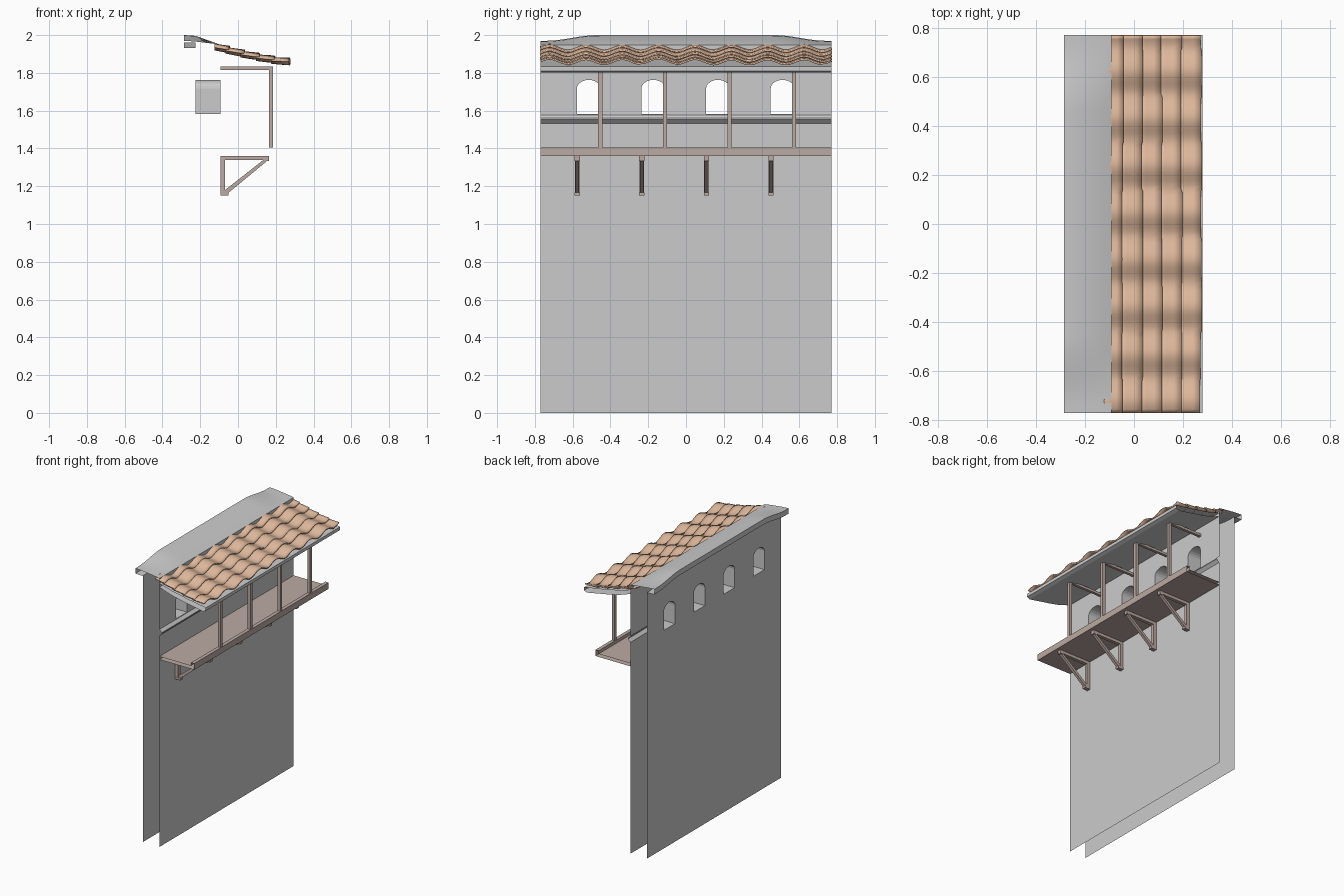
import bpy, bmesh, math, random
from mathutils import Vector

if "Cube" in bpy.data.objects:
    bpy.data.objects.remove(bpy.data.objects["Cube"])

random.seed(4)
L = 0.77                      # half length along y
BACK, FRONT = -0.225, -0.092  # wall planes


def material(name, rgb):
    m = bpy.data.materials.new(name)
    m.diffuse_color = (*rgb, 1)
    m.use_nodes = True
    m.node_tree.nodes["Principled BSDF"].inputs["Base Color"].default_value = m.diffuse_color
    return m


WOOD = material("wood", (0.50, 0.40, 0.36))
CLAY = material("clay", (0.75, 0.49, 0.34))


def make(name, verts, faces, mat=None):
    me = bpy.data.meshes.new(name)
    me.from_pydata(verts, [], faces)
    ob = bpy.data.objects.new(name, me)
    bpy.context.collection.objects.link(ob)
    if mat:
        me.materials.append(mat)
    return ob


def smooth(ob, angle=35):
    bpy.ops.object.select_all(action='DESELECT')
    ob.select_set(True)
    bpy.context.view_layer.objects.active = ob
    bpy.ops.object.shade_smooth_by_angle(angle=math.radians(angle))


def sweep(name, prof, ys=(-L, L), mat=None, closed=False, lift=None):
    """Open-ended strip: (x, z[, lift weight]) profile run along y."""
    n = len(prof)
    verts = [(p[0], y, p[1] + (p[2] * lift(y) if lift else 0)) for y in ys for p in prof]
    faces = []
    for j in range(len(ys) - 1):
        for i in range(n if closed else n - 1):
            k = (i + 1) % n
            faces.append((j * n + i, (j + 1) * n + i, (j + 1) * n + k, j * n + k))
    return make(name, verts, faces, mat)


def prism(name, prof, yc, width, mat):
    """Capped solid from a counter-clockwise xz profile."""
    n = len(prof)
    verts = [(x, yc + s * width / 2, z) for s in (-1, 1) for x, z in prof]
    faces = [tuple(range(n)), tuple(range(2 * n - 1, n - 1, -1))]
    faces += [(i, n + i, n + (i + 1) % n, (i + 1) % n) for i in range(n)]
    return make(name, verts, faces, mat)


def rect(x0, x1, z0, z1):
    return [(x0, z0), (x1, z0), (x1, z1), (x0, z1)]


def rise(y):
    """Raised middle of the ridge cap."""
    t = min(1, max(0, (0.74 - abs(y)) / 0.27))
    return 0.03 * t * t * (3 - 2 * t)


YS = [-L + 2 * L * i / 48 for i in range(49)]


# Arched window outlines in (y, z)
def arch(yc, hw=0.063, z0=1.582, spring=1.717, top=1.763, seg=10):
    pts = [(yc - hw, z0), (yc + hw, z0)]
    for i in range(seg + 1):
        a = math.pi * i / seg
        pts.append((yc + hw * math.cos(a), spring + (top - spring) * math.sin(a)))
    return pts


windows = [arch(-0.515 + 0.342 * k) for k in range(4)]


# Flat wall panels with window holes
def panel(name, x, outline, side):
    bm = bmesh.new()
    edges = []
    for loop in [outline] + windows:
        vs = [bm.verts.new((x, y, z)) for y, z in loop]
        edges += [bm.edges.new((vs[i - 1], vs[i])) for i in range(len(vs))]
    bmesh.ops.triangle_fill(bm, edges=edges, use_beauty=True, normal=Vector((side, 0, 0)))
    for f in bm.faces:
        f.normal_update()
        if f.normal.x * side < 0:
            f.normal_flip()
    ob = make(name, [], [])
    bm.to_mesh(ob.data)
    bm.free()


panel("back_wall", BACK, [(-L, 0), (L, 0)] + [(y, 1.933 + rise(y)) for y in reversed(YS)], -1)
panel("front_wall_upper", FRONT, [(-L, 1.578), (L, 1.578), (L, 1.92), (-L, 1.92)], 1)

# Lower front wall with its ledge moulding
sweep("front_wall_lower", [(FRONT, 0), (FRONT, 1.533), (-0.072, 1.553),
                           (-0.072, 1.56), (FRONT, 1.578)])

# Window reveals
for k, w in enumerate(windows):
    n = len(w)
    verts = [(x, y, z) for x in (BACK, FRONT) for y, z in w]
    make(f"window_reveal_{k}", verts,
         [(i, (i + 1) % n, n + (i + 1) % n, n + i) for i in range(n)])

# Ridge cap
smooth(sweep("ridge_cap", [(BACK, 1.931, 1), (-0.285, 1.932, 1), (-0.285, 1.97, 1),
                           (-0.225, 1.966, 1), (-0.12, 1.953, 0.2), (-0.092, 1.948, 0),
                           (-0.092, 1.92, 0)][::-1], YS, lift=rise), 25)

# Curved roof slab with soffit
sweep("roof_slab", [(-0.092, 1.885), (0.0, 1.853), (0.08, 1.835), (0.16, 1.820), (0.255, 1.802),
                    (0.28, 1.811), (0.28, 1.834), (0.14, 1.857), (0.01, 1.883), (-0.092, 1.912)])


# Clay tile courses
def base(x):
    """Underside line of the tiles."""
    t = (x + 0.124) / 0.396
    return 1.925 - 0.121 * t + 0.036 * t * t


PERIOD = 2 * L / 8
lower = [-0.045, 0.035, 0.115, 0.195, 0.274]
upper = [-0.124] + [x - 0.02 for x in lower[:-1]]
NY = 96
for c, (xa, xb) in enumerate(zip(upper, lower)):
    jit = [random.uniform(-0.005, 0.003) for _ in range(10)]
    dz = [random.uniform(-0.003, 0.003) for _ in range(10)]
    verts, faces = [], []
    for j in range(NY + 1):
        y = -L + 2 * L * j / NY
        u = (y - 0.048) / PERIOD
        k = math.floor(u + 0.5) + 4
        wave = 0.013 * math.cos(2 * math.pi * u)
        for i in range(4):
            t = i / 3
            x = xa + (xb + jit[k] - xa) * t
            verts.append((x, y, base(x) + 0.012 + (0.009 + dz[k]) * t + wave))
    for j in range(NY):
        for i in range(3):
            a = j * 4 + i
            faces.append((a, a + 1, a + 5, a + 4))
    ob = make(f"tile_course_{c}", verts, faces, CLAY)
    s = ob.modifiers.new("thickness", 'SOLIDIFY')
    s.thickness = 0.009
    s.offset = 0
    smooth(ob, 40)

# Balcony floor with raised front board
sweep("balcony_floor", [(FRONT, 1.36), (0.188, 1.36), (0.188, 1.405), (0.162, 1.405),
                        (0.162, 1.382), (FRONT, 1.382)], mat=WOOD)

# Posts, top beams and brackets
for k in range(4):
    yp = -0.454 + 0.342 * k
    prism(f"post_{k}", rect(0.164, 0.186, 1.405, 1.835), yp, 0.022, WOOD)
    prism(f"top_beam_{k}", rect(FRONT, 0.164, 1.816, 1.834), yp, 0.02, WOOD)
    yb = -0.576 + 0.342 * k
    prism(f"bracket_upright_{k}", rect(FRONT, -0.068, 1.15, 1.34), yb, 0.024, WOOD)
    prism(f"bracket_arm_{k}", rect(FRONT, 0.162, 1.339, 1.36), yb, 0.024, WOOD)
    prism(f"bracket_tip_{k}", rect(0.142, 0.163, 1.333, 1.36), yb, 0.028, WOOD)
    prism(f"bracket_foot_{k}", rect(FRONT, -0.05, 1.15, 1.166), yb, 0.028, WOOD)
    prism(f"bracket_brace_{k}", [(-0.068, 1.164), (-0.052, 1.164), (0.158, 1.337),
                                 (0.142, 1.345), (-0.068, 1.18)], yb, 0.02, WOOD)
